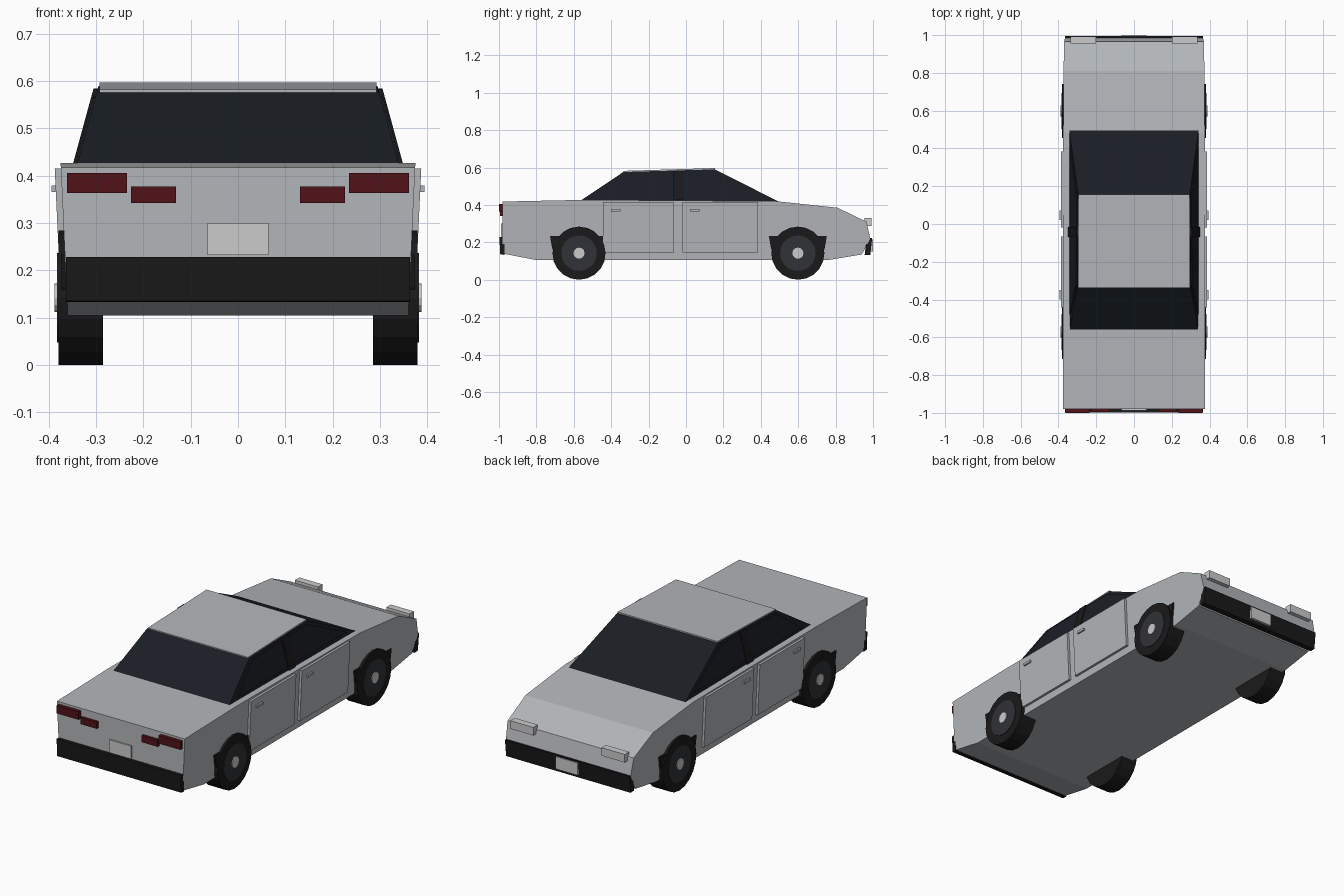
import bpy, bmesh, math
from mathutils import Matrix

if "Cube" in bpy.data.objects:
    bpy.data.objects.remove(bpy.data.objects["Cube"])


def material(name, rgb):
    m = bpy.data.materials.new(name)
    m.diffuse_color = (*rgb, 1)
    m.use_nodes = True
    m.node_tree.nodes["Principled BSDF"].inputs["Base Color"].default_value = m.diffuse_color
    return m


GLASS = material("dark_glass", (0.01, 0.013, 0.018))
BLACK = material("black_rubber", (0.01, 0.01, 0.011))
RIM = material("dark_rim", (0.03, 0.032, 0.037))
RED = material("red_lens", (0.08, 0.006, 0.009))
PAINT = material("silver_paint", (0.45, 0.47, 0.49))
LIGHT = material("light_grey", (0.6, 0.6, 0.62))


def finish(name, bm, mat):
    bmesh.ops.recalc_face_normals(bm, faces=bm.faces)
    me = bpy.data.meshes.new(name)
    bm.to_mesh(me)
    bm.free()
    me.materials.append(mat)
    ob = bpy.data.objects.new(name, me)
    bpy.context.collection.objects.link(ob)
    return ob


def prism(name, profile, left, right, mat):
    """Side profile of (y, z) points swept in x between two functions of z."""
    bm = bmesh.new()
    a = [bm.verts.new((left(z), y, z)) for y, z in profile]
    b = [bm.verts.new((right(z), y, z)) for y, z in profile]
    bm.faces.new(a)
    bm.faces.new(b)
    n = len(a)
    for i in range(n):
        j = (i + 1) % n
        bm.faces.new((a[i], a[j], b[j], b[i]))
    return finish(name, bm, mat)


def box(name, x, y, z, mat):
    return prism(name, [(y[0], z[0]), (y[1], z[0]), (y[1], z[1]), (y[0], z[1])],
                 lambda _: x[0], lambda _: x[1], mat)


def panel(name, profile, width, inner, outer, s, mat):
    return prism(name, profile, lambda z: s * (width(z) + inner),
                 lambda z: s * (width(z) + outer), mat)


def disc(name, y, z, radius, x0, x1, sides, mat):
    bm = bmesh.new()
    turn = Matrix.Translation(((x0 + x1) / 2, y, z)) @ Matrix.Rotation(math.pi / 2, 4, 'Y')
    bmesh.ops.create_cone(bm, cap_ends=True, segments=sides, radius1=radius, radius2=radius,
                          depth=abs(x1 - x0), matrix=turn)
    return finish(name, bm, mat)


# half widths of the lower body and of the cabin at a given height
def body_w(z):
    return 0.36 + 0.015 * (z - 0.105) / 0.32


def cabin_w(z):
    return 0.34 - 0.045 * (z - 0.425) / 0.165


# lower body and cabin
prism("body", [(-0.98, 0.14), (-0.8, 0.105), (0.76, 0.105), (0.94, 0.135), (0.985, 0.22),
               (0.965, 0.31), (0.81, 0.385), (0.48, 0.42), (-0.55, 0.427), (-0.98, 0.418)],
      lambda z: -body_w(z), body_w, PAINT)
prism("cabin_glass", [(-0.56, 0.425), (0.495, 0.418), (0.155, 0.59), (-0.335, 0.576)],
      lambda z: -cabin_w(z), cabin_w, GLASS)
prism("roof", [(-0.335, 0.574), (0.155, 0.588), (0.155, 0.597), (-0.335, 0.582)],
      lambda z: -0.293, lambda z: 0.293, PAINT)

for side, s in (("right", 1), ("left", -1)):
    # side windows and centre pillar
    panel("rear_window_" + side, [(-0.48, 0.44), (-0.07, 0.44), (-0.07, 0.57), (-0.32, 0.565)],
          cabin_w, -0.01, 0.005, s, GLASS)
    panel("front_window_" + side, [(-0.015, 0.44), (0.42, 0.44), (0.15, 0.575), (-0.015, 0.572)],
          cabin_w, -0.01, 0.005, s, GLASS)
    panel("centre_pillar_" + side, [(-0.068, 0.425), (-0.016, 0.425), (-0.016, 0.584), (-0.068, 0.582)],
          cabin_w, -0.03, 0.009, s, BLACK)

    # doors and handles
    for part, y0, y1, h in (("rear_door_", -0.443, -0.065, -0.4), ("front_door_", -0.018, 0.385, 0.022)):
        panel(part + side, [(y0, 0.145), (y1, 0.145), (y1, 0.415), (y0, 0.415)],
              body_w, -0.01, 0.013, s, PAINT)
        box(part + "handle_" + side, (s * 0.38, s * 0.394), (h, h + 0.05), (0.366, 0.379), PAINT)

    # wheels with dark half-round wells behind them
    for part, y in (("rear_", -0.572), ("front_", 0.598)):
        arc = [(y + 0.155 * math.cos(a), 0.233 - 0.175 * math.sin(a))
               for a in (math.pi * i / 8 for i in range(9))]
        prism(part + "wheel_well_" + side, arc, lambda z: s * 0.285, lambda z: s * 0.373, BLACK)
        disc(part + "tyre_" + side, y, 0.142, 0.142, s * 0.285, s * 0.38, 20, BLACK)
        disc(part + "rim_" + side, y, 0.142, 0.095, s * 0.36, s * 0.383, 20, RIM)
        disc(part + "hub_" + side, y, 0.142, 0.03, s * 0.36, s * 0.388, 12, LIGHT)

    # lamps
    box("outer_tail_lamp_" + side, (s * 0.235, s * 0.362), (-1.0, -0.97), (0.364, 0.406), RED)
    box("inner_tail_lamp_" + side, (s * 0.131, s * 0.226), (-0.995, -0.97), (0.342, 0.377), RED)
    box("headlamp_" + side, (s * 0.2, s * 0.335), (0.955, 0.992), (0.287, 0.33), LIGHT)

# bumpers and blank plates
prism("rear_bumper", [(-0.97, 0.133), (-0.993, 0.135), (-0.998, 0.228), (-0.97, 0.228)],
      lambda z: -0.364, lambda z: 0.364, BLACK)
prism("front_bumper", [(0.955, 0.132), (0.985, 0.132), (0.995, 0.222), (0.965, 0.222)],
      lambda z: -0.364, lambda z: 0.364, BLACK)
box("rear_plate", (-0.065, 0.065), (-0.988, -0.97), (0.232, 0.3), LIGHT)
box("front_plate", (-0.065, 0.065), (0.97, 1.0), (0.15, 0.215), LIGHT)
